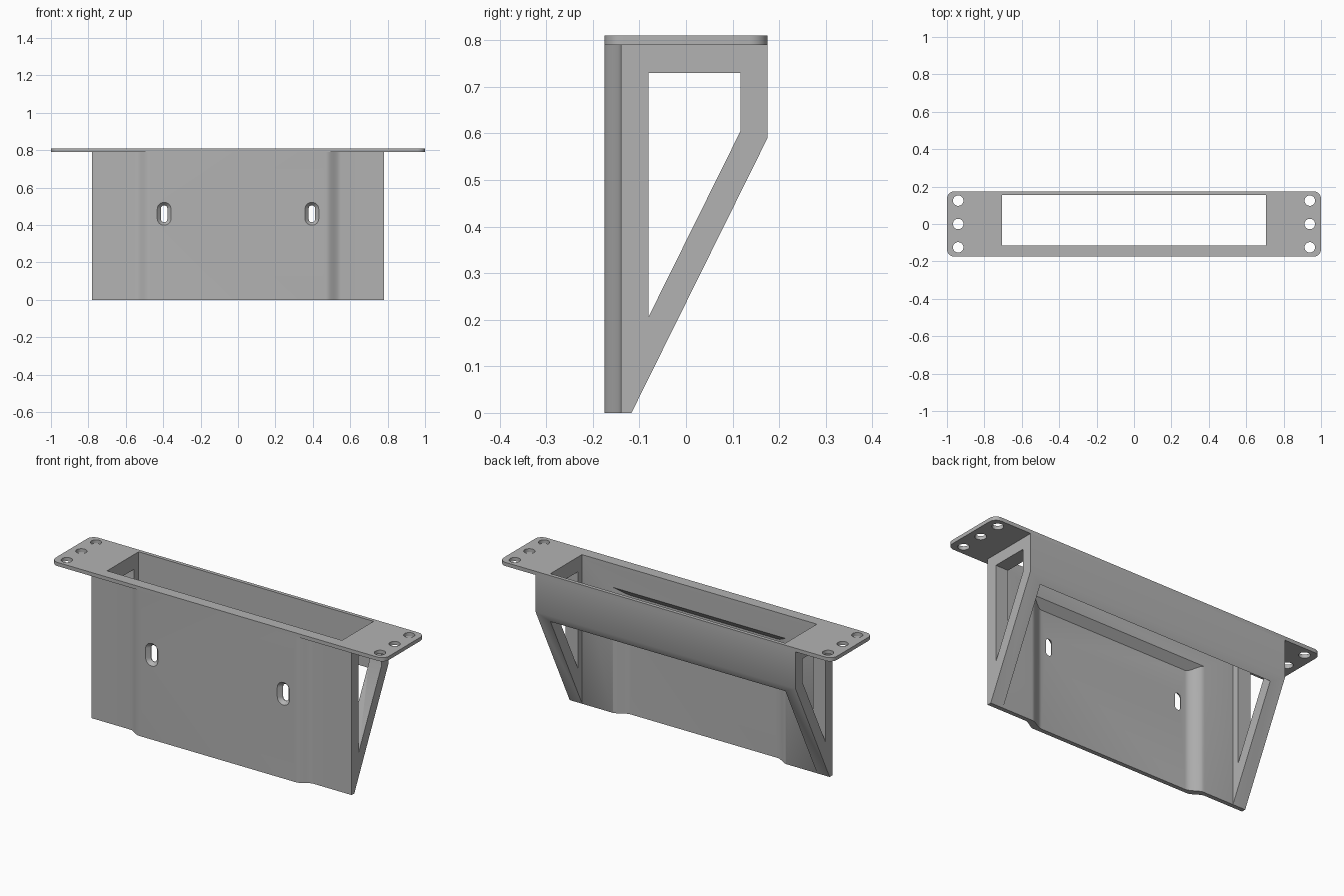
import bpy, bmesh
from math import cos, sin, pi, radians

cube = bpy.data.objects.get("Cube")
if cube:
    bpy.data.objects.remove(cube, do_unlink=True)

grey = bpy.data.materials.new("plain_grey")
grey.use_nodes = True
COLOUR = (0.45, 0.45, 0.45, 1)
grey.diffuse_color = COLOUR
grey.node_tree.nodes["Principled BSDF"].inputs["Base Color"].default_value = COLOUR


def prism(name, axis, start, end, lo, hi, shear=0):
    """Loft between two matching outlines along an axis; shear tilts the far cap."""
    place = {"x": lambda a, b, d: (d, a, b),
             "y": lambda a, b, d: (a, d, b),
             "z": lambda a, b, d: (a, b, d)}[axis]
    bm = bmesh.new()
    near = [bm.verts.new(place(a, b, lo)) for a, b in start]
    far = [bm.verts.new(place(a, b, hi + shear * b)) for a, b in end]
    bm.faces.new(near)
    bm.faces.new(far)
    n = len(near)
    for i in range(n):
        j = (i + 1) % n
        bm.faces.new((near[i], near[j], far[j], far[i]))
    bmesh.ops.recalc_face_normals(bm, faces=bm.faces)
    mesh = bpy.data.meshes.new(name)
    bm.to_mesh(mesh)
    bm.free()
    mesh.materials.append(grey)
    obj = bpy.data.objects.new(name, mesh)
    bpy.context.collection.objects.link(obj)
    return obj


def rect(x0, x1, y0, y1):
    return [(x0, y0), (x1, y0), (x1, y1), (x0, y1)]


def rounded(cx, cy, w, h, r, steps=8):
    """Rounded rectangle outline with half sizes w and h."""
    pts = []
    for q, (sx, sy) in enumerate([(1, 1), (-1, 1), (-1, -1), (1, -1)]):
        for i in range(steps + 1):
            t = (q + i / steps) * pi / 2
            pts.append((cx + sx * (w - r) + r * cos(t), cy + sy * (h - r) + r * sin(t)))
    return pts


def circle(cx, cy, r, n=32):
    return [(cx + r * cos(2 * pi * i / n), cy + r * sin(2 * pi * i / n)) for i in range(n)]


def s_curve(x0, y0, x1, y1, n=10):
    """Smooth step between two points."""
    return [(x0 + (x1 - x0) * i / n, y0 + (y1 - y0) * (i / n) ** 2 * (3 - 2 * i / n))
            for i in range(n + 1)]


def activate(obj):
    bpy.ops.object.select_all(action="DESELECT")
    obj.select_set(True)
    bpy.context.view_layer.objects.active = obj


def cut(obj, cutter):
    activate(obj)
    mod = obj.modifiers.new("cut", "BOOLEAN")
    mod.operation = "DIFFERENCE"
    mod.solver = "EXACT"
    mod.object = cutter
    bpy.ops.object.modifier_apply(modifier=mod.name)
    bpy.data.objects.remove(cutter, do_unlink=True)


def finish(obj):
    activate(obj)
    bpy.ops.object.shade_smooth_by_angle(angle=radians(30))


FRONT, STEP, INNER, BACK = -0.175, -0.14, -0.115, 0.175
TOP, SIDE, OPEN = 0.79, 0.78, 0.705

# Bracket body: side outline extruded across the width
outline = [(FRONT, 0), (-0.117, 0), (BACK, 0.59), (BACK, TOP), (FRONT, TOP)]
body = prism("bracket_body", "x", outline, outline, -SIDE, SIDE)

# Hollow interior, open at top and bottom
hollow = rect(-OPEN, OPEN, INNER, 0.155)
cut(body, prism("hollow_cutter", "z", hollow, hollow, -0.2, 1))

# Triangular windows in the side frames
window = [(-0.08, 0.207), (0.117, 0.605), (0.117, 0.73), (-0.08, 0.73)]
cut(body, prism("window_cutter", "x", window, window, -1, 1))

# Stepped-back outer ends of the front panel
for s in (-1, 1):
    step = s_curve(0.47, FRONT, 0.55, STEP) + [(0.9, STEP), (0.9, -0.3), (0.47, -0.3)]
    step = [(s * x, y) for x, y in step]
    cut(body, prism("step_cutter", "z", step, step, -0.1, 1))

# Recess behind the middle of the panel, with a sloped upper edge
edge = s_curve(0.44, -0.152, 0.53, INNER)
recess = edge + [(0.53, 0), (-0.53, 0)] + [(-x, y) for x, y in reversed(edge)]
cut(body, prism("recess_cutter", "z", recess, recess, -0.1, 0.797, shear=1))

# Countersunk screw slots
for s in (-1, 1):
    wide = rounded(s * 0.395, 0.46, 0.038, 0.062, 0.0375)
    narrow = rounded(s * 0.395, 0.46, 0.017, 0.045, 0.0165)
    cut(body, prism("countersink_cutter", "y", wide, narrow, FRONT - 0.001, -0.156))
    cut(body, prism("slot_cutter", "y", narrow, narrow, -0.2, -0.1))
finish(body)

# Mounting plate with rounded corners, opening and screw holes
corner = rounded(0, 0, 1, BACK, 0.04)
plate = prism("mounting_plate", "z", corner, corner, TOP, 0.81)
cut(plate, prism("opening_cutter", "z", hollow, hollow, 0.7, 0.9))
for x in (-0.94, 0.94):
    for y in (-0.125, 0, 0.125):
        hole = circle(x, y, 0.028)
        cut(plate, prism("hole_cutter", "z", hole, hole, 0.7, 0.9))
finish(plate)
